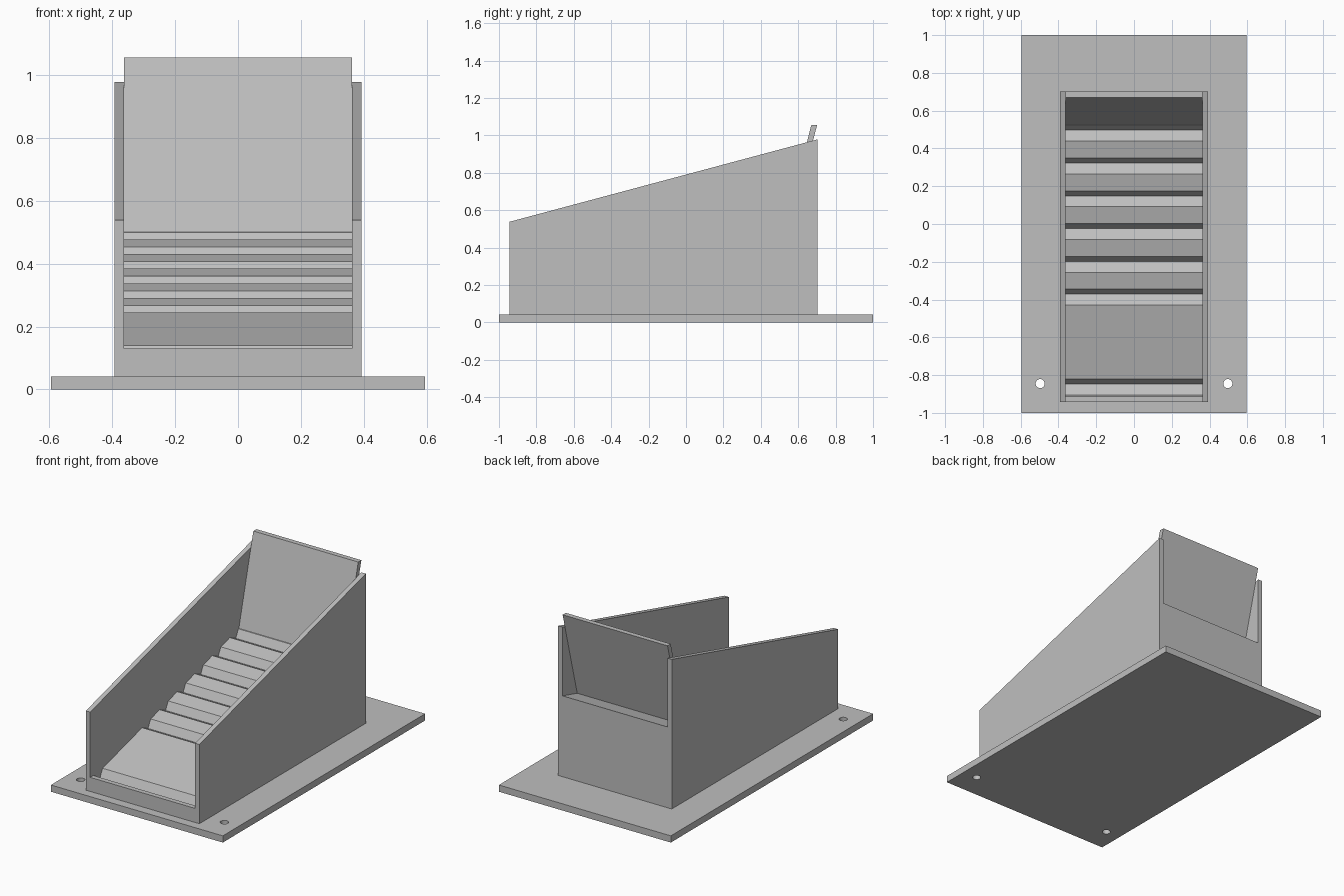
import bpy, bmesh, math

if "Cube" in bpy.data.objects:
    bpy.data.objects.remove(bpy.data.objects["Cube"])

grey = bpy.data.materials.new("plain grey")
grey.diffuse_color = (0.52, 0.52, 0.52, 1)
grey.use_nodes = True
grey.node_tree.nodes["Principled BSDF"].inputs["Base Color"].default_value = grey.diffuse_color

SLOPE = math.tan(math.radians(15))
INNER, OUTER = 0.363, 0.393
FRONT, BACK = -0.943, 0.702


def ramp_z(y):
    """Height of the inclined floor."""
    return 0.267 + (y + 0.345) * SLOPE


def prism(name, profile, x0, x1):
    """Extrude a (y, z) profile from x0 to x1."""
    bm = bmesh.new()
    face = bm.faces.new([bm.verts.new((x0, y, z)) for y, z in profile])
    ext = bmesh.ops.extrude_face_region(bm, geom=[face])
    verts = [v for v in ext["geom"] if isinstance(v, bmesh.types.BMVert)]
    bmesh.ops.translate(bm, vec=(x1 - x0, 0, 0), verts=verts)
    bmesh.ops.recalc_face_normals(bm, faces=bm.faces)
    mesh = bpy.data.meshes.new(name)
    bm.to_mesh(mesh)
    bm.free()
    mesh.materials.append(grey)
    obj = bpy.data.objects.new(name, mesh)
    bpy.context.collection.objects.link(obj)
    return obj


# Base plate with two through holes near the front
base = prism("base_plate", [(-1, 0), (1, 0), (1, 0.042), (-1, 0.042)], -0.595, 0.595)
for side in (-1, 1):
    bpy.ops.mesh.primitive_cylinder_add(vertices=32, radius=0.024, depth=0.3,
                                        location=(side * 0.497, -0.845, 0))
    cutter = bpy.context.object
    cutter.name = "hole_cutter"
    cutter.hide_render = True
    cutter.hide_set(True)
    cut = base.modifiers.new("hole", "BOOLEAN")
    cut.operation = "DIFFERENCE"
    cut.solver = "EXACT"
    cut.object = cutter

# Sloping floor with a front lip and a row of tilted notches
profile = [(FRONT, 0.042), (FRONT, 0.13), (-0.912, 0.13), (-0.912, ramp_z(-0.912))]
for top in [-0.82] + [-0.345 + 0.1735 * i for i in range(6)]:
    start, valley = top - 0.084, top - 0.026
    profile += [(start, ramp_z(start)),
                (valley, ramp_z(start) - 0.027),
                (top, ramp_z(top))]
profile += [(BACK, ramp_z(BACK)), (BACK, 0.042)]
prism("notched_floor", profile, -INNER, INNER)

# Side walls
wall = [(FRONT, 0.042), (FRONT, 0.538), (BACK, 0.978), (BACK, 0.042)]
for name, side in (("left_wall", -1), ("right_wall", 1)):
    prism(name, wall, side * INNER, side * OUTER)

# Leaning back panel, standing square to the floor
prism("back_panel", [(0.527, ramp_z(0.527)), (0.67, 1.055), (0.701, 1.055),
                     (0.557, ramp_z(0.557))], -INNER, INNER)
